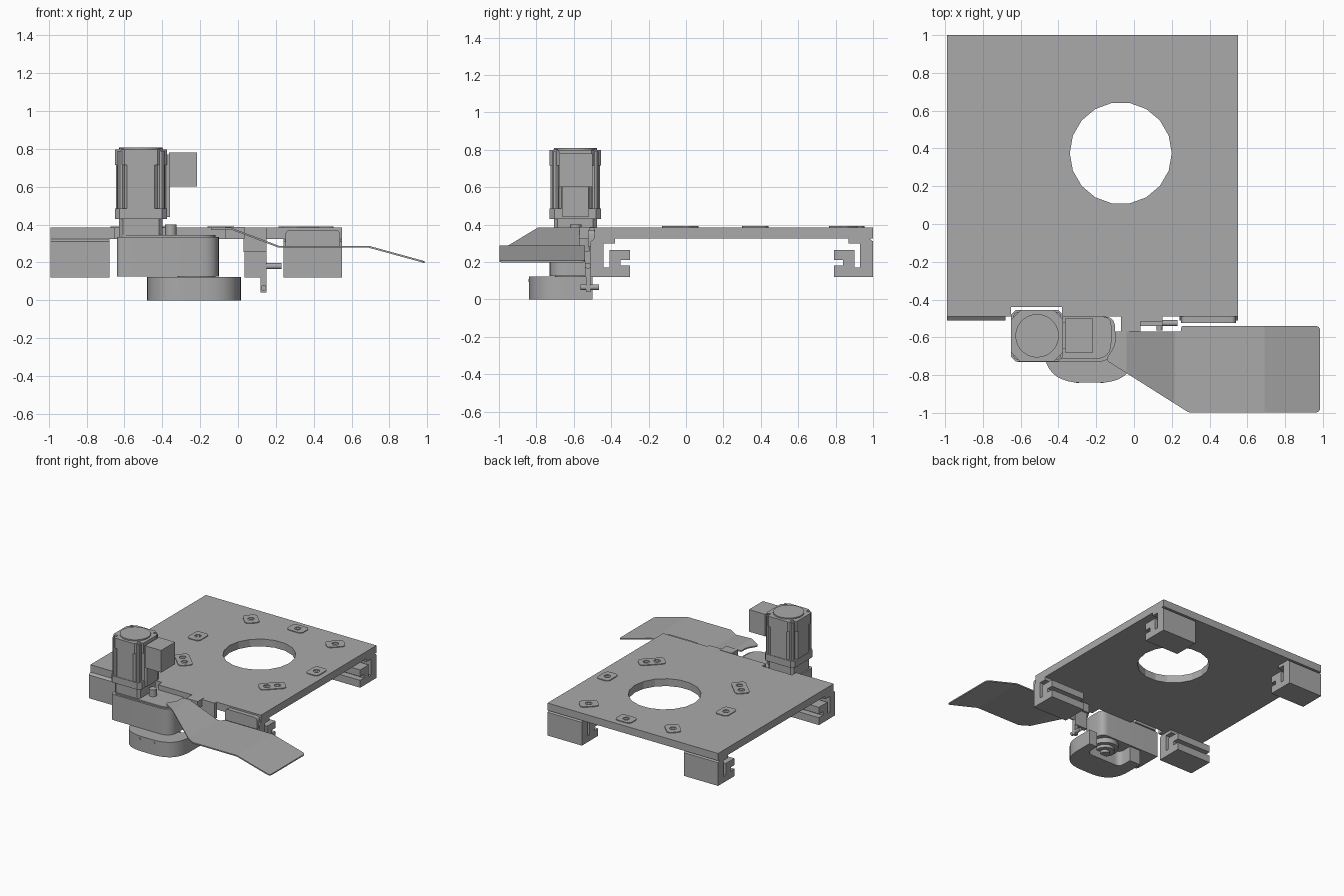
import bpy, bmesh, math
from mathutils import Vector

cube = bpy.data.objects.get("Cube")
if cube:
    bpy.data.objects.remove(cube)

mat = bpy.data.materials.new("machine grey")
mat.use_nodes = True
GREY = (0.4, 0.4, 0.4, 1)
mat.diffuse_color = GREY
mat.node_tree.nodes["Principled BSDF"].inputs["Base Color"].default_value = GREY


def prism(name, pts, lo, hi, axis="z", smooth=False):
    """Extrude a 2D outline along an axis."""
    place = {"z": lambda a, b, c: (a, b, c), "x": lambda a, b, c: (c, a, b),
             "y": lambda a, b, c: (a, c, b)}[axis]
    bm = bmesh.new()
    face = bm.faces.new([bm.verts.new(place(a, b, lo)) for a, b in pts])
    top = bmesh.ops.extrude_face_region(bm, geom=[face])["geom"]
    shift = Vector(place(0, 0, hi - lo))
    bmesh.ops.translate(bm, vec=shift, verts=[v for v in top if isinstance(v, bmesh.types.BMVert)])
    bmesh.ops.recalc_face_normals(bm, faces=bm.faces)
    mesh = bpy.data.meshes.new(name)
    bm.to_mesh(mesh)
    bm.free()
    mesh.materials.append(mat)
    obj = bpy.data.objects.new(name, mesh)
    bpy.context.collection.objects.link(obj)
    if smooth:
        bpy.ops.object.select_all(action="DESELECT")
        obj.select_set(True)
        bpy.context.view_layer.objects.active = obj
        bpy.ops.object.shade_smooth_by_angle(angle=math.radians(35))
    return obj


def rect(x0, x1, y0, y1):
    return [(x0, y0), (x1, y0), (x1, y1), (x0, y1)]


def rounded(pts, radii, steps=6):
    """Round the corners of an outline, one radius per corner."""
    out = []
    for i, r in enumerate(radii):
        p = Vector(pts[i])
        if r == 0:
            out.append(tuple(p))
            continue
        a = p + (Vector(pts[i - 1]) - p).normalized() * r
        b = p + (Vector(pts[(i + 1) % len(pts)]) - p).normalized() * r
        for k in range(steps + 1):
            t = k / steps
            out.append(tuple(a * (1 - t) ** 2 + p * 2 * t * (1 - t) + b * t * t))
    return out


def box(name, x0, x1, y0, y1, z0, z1):
    return prism(name, rect(x0, x1, y0, y1), z0, z1)


def circle(x, y, r, n=24):
    return [(x + r * math.cos(math.tau * k / n), y + r * math.sin(math.tau * k / n)) for k in range(n)]


def cut(obj, cutter):
    mod = obj.modifiers.new("cut", "BOOLEAN")
    mod.operation, mod.solver, mod.object = "DIFFERENCE", "EXACT", cutter
    bpy.ops.object.select_all(action="DESELECT")
    bpy.context.view_layer.objects.active = obj
    obj.select_set(True)
    bpy.ops.object.modifier_apply(modifier=mod.name)
    bpy.data.objects.remove(cutter)


# Base plate with motor notch and round opening
TOP = 0.385
plate = prism("base_plate", [(-0.99, -0.49), (-0.65, -0.49), (-0.65, -0.44), (-0.38, -0.44),
                             (-0.38, -0.49), (0.55, -0.49), (0.55, 1), (-0.99, 1)], 0.325, TOP)
cut(plate, prism("opening_cutter", circle(-0.07, 0.375, 0.27, 18), 0.2, 0.5))

# Thin raised pads on the plate, single or double bossed
pads = [(-0.47, 0.84, -45, 1), (-0.09, 0.9, 0, 1), (0.29, 0.84, 45, 1), (0.45, 0.37, 90, 1),
        (0.33, -0.03, 45, 2), (-0.47, -0.03, -45, 2), (-0.62, 0.37, 90, 1)]
for i, (x, y, turn, bosses) in enumerate(pads):
    w = 0.07 if bosses == 1 else 0.1
    pad = prism(f"pad_{i}", rounded(rect(-w, w, -0.055, 0.055), [0.035] * 4), 0, 0.006)
    for k in range(bosses):
        off = (k - (bosses - 1) / 2) * 0.08
        cut(pad, prism("hole_cutter", circle(off, 0, 0.025, 14), -0.1, 0.1))
        boss = prism(f"pad_boss_{i}_{k}", circle(off, 0, 0.013, 12), 0, 0.004)
        boss.parent = pad
    pad.location = (x, y, TOP)
    pad.rotation_euler.z = math.radians(turn)

# Four slotted corner clamps, mirrored front to back
clamp = [(1, 0.12), (1, 0.31), (0.98, 0.325), (0.87, 0.325), (0.87, 0.3), (0.93, 0.3),
         (0.93, 0.17), (0.9, 0.17), (0.9, 0.265), (0.79, 0.265), (0.79, 0.21),
         (0.84, 0.21), (0.84, 0.18), (0.79, 0.18), (0.79, 0.12)]
for side, x0 in (("right", -0.99), ("left", 0.24)):
    prism(f"clamp_back_{side}", clamp, x0, x0 + 0.31, "x")
    prism(f"clamp_front_{side}", [(0.49 - y, z) for y, z in clamp], x0, x0 + 0.31, "x")
prism("clamp_cover", rounded(rect(0.25, 0.54, 0.28, 0.372), [0, 0, 0.03, 0.03]), -0.525, -0.488, "y", True)

# Gearbox with rounded ends
prism("gearbox", rounded(rect(-0.64, -0.1, -0.73, -0.49), [0.03, 0.1, 0.06, 0]), 0.125, 0.335, smooth=True)
prism("gearbox_lid", rounded(rect(-0.62, -0.12, -0.715, -0.49), [0.03, 0.09, 0.05, 0]), 0.335, 0.345, smooth=True)

# Wheel cover, open at the back, with the hub inside
cover = [(-0.48, -0.5), (-0.48, -0.84), (0.015, -0.84), (0.015, -0.5),
         (-0.06, -0.5), (-0.06, -0.62), (-0.38, -0.62), (-0.38, -0.5)]
prism("wheel_cover", rounded(cover, [0, 0.2, 0.2, 0, 0, 0.05, 0.05, 0], 10), 0, 0.122, smooth=True)
for name, r, z in (("hub_flange", 0.1, 0.085), ("hub_ring", 0.07, 0.06), ("hub_shaft", 0.035, 0.04)):
    prism(name, circle(-0.22, -0.6, r), z, 0.13, smooth=True)
for x in (-0.3, -0.17):
    prism("cover_screw", circle(x, 0.1, 0.008, 10), -0.843, -0.83, "y")

# Motor body, flange, cap and corner bolts
MX, MY = -0.513, -0.592


def octagon(h, c):
    return [(MX + sx * a, MY + sy * b) for sx, sy, a, b in
            ((-1, -1, h, h - c), (-1, -1, h - c, h), (1, -1, h - c, h), (1, -1, h, h - c),
             (1, 1, h, h - c), (1, 1, h - c, h), (-1, 1, h - c, h), (-1, 1, h, h - c))]


prism("motor_neck", octagon(0.115, 0.02), 0.335, 0.43)
prism("motor_flange", octagon(0.137, 0.025), 0.43, 0.485)
prism("motor_body", octagon(0.133, 0.06), 0.485, 0.72)
prism("motor_head", octagon(0.137, 0.05), 0.715, 0.798)
prism("motor_cap", circle(MX, MY, 0.115, 28), 0.798, 0.808, smooth=True)
for sx in (-1, 1):
    for sy in (-1, 1):
        x, y = MX + sx * 0.104, MY + sy * 0.104
        prism("motor_rib", circle(x, y, 0.022, 10), 0.485, 0.79, smooth=True)
        prism("motor_bolt", circle(x, y, 0.012, 8), 0.79, 0.803)
box("terminal_box", -0.365, -0.218, -0.68, -0.5, 0.6, 0.78)
box("terminal_neck", -0.39, -0.36, -0.66, -0.52, 0.44, 0.77)
prism("cable_gland", circle(-0.355, -0.59, 0.03, 16), 0.345, 0.4, smooth=True)

# Bent guide sheet: flat outline sliced along x, then folded by height rule
folds = [(-0.15, TOP), (-0.04, TOP), (0.215, 0.288), (0.69, 0.288), (0.985, 0.207)]


def fold_height(x):
    for (x0, z0), (x1, z1) in zip(folds, folds[1:]):
        if x <= x1 + 1e-4:
            return z0 + (z1 - z0) * max(0, x - x0) / (x1 - x0)
    return folds[-1][1]


outline = rounded([(-0.1, -0.57), (-0.1, -0.64), (-0.15, -0.72), (0.29, -0.998), (0.985, -0.998),
                   (0.985, -0.54), (0.25, -0.54), (0.25, -0.57)],
                  [0, 0.03, 0.02, 0.01, 0.025, 0.025, 0.01, 0.012], 4)
sheet = prism("guide_sheet", outline, -0.01, 0)
bm = bmesh.new()
bm.from_mesh(sheet.data)
bmesh.ops.triangulate(bm, faces=bm.faces)
for x, _ in folds[1:-1]:
    bmesh.ops.bisect_plane(bm, geom=bm.verts[:] + bm.edges[:] + bm.faces[:],
                           plane_co=(x, 0, 0), plane_no=(1, 0, 0))
for v in bm.verts:
    v.co.z += fold_height(v.co.x)
bm.to_mesh(sheet.data)
bm.free()

# Sensor bracket beside the gearbox, with pin and knob
box("guide_block", -0.07, 0.035, -0.57, -0.488, 0.325, TOP + 0.003)
box("bracket_upper", 0.03, 0.15, -0.515, -0.488, 0.255, TOP)
box("bracket_lower", 0.035, 0.15, -0.54, -0.505, 0.12, 0.258)
prism("bracket_pin", circle(-0.525, 0.18, 0.016, 14), 0.14, 0.23, "x", True)
box("bracket_stem", 0.12, 0.15, -0.535, -0.51, 0.04, 0.13)
prism("bracket_knob", circle(0.135, 0.065, 0.015, 14), -0.565, -0.465, "y", True)
